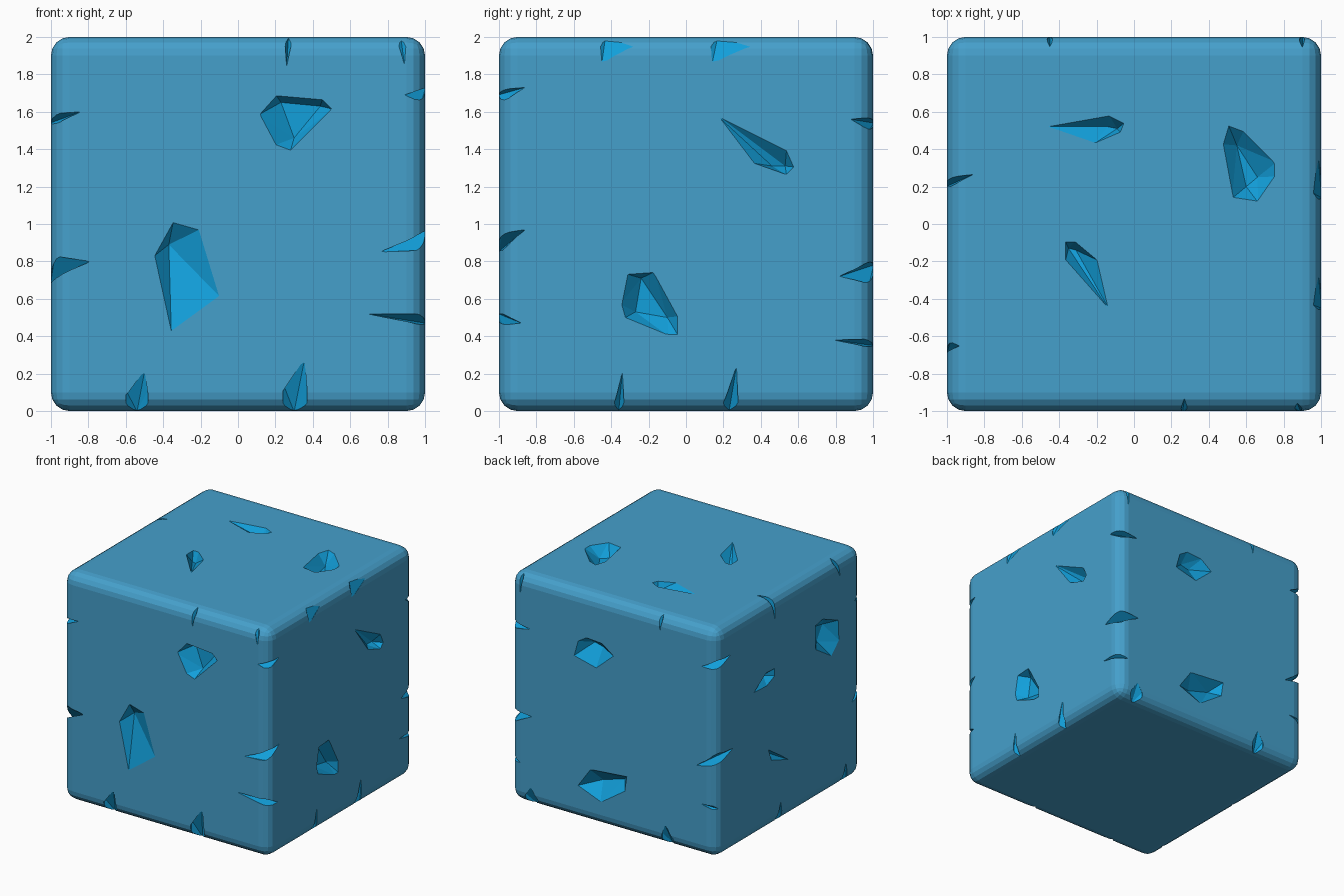
import bpy, bmesh
from mathutils import Vector

if "Cube" in bpy.data.objects:
    bpy.data.objects.remove(bpy.data.objects["Cube"])

# Two blues: worn body and brighter chipped faces
def mat(name, col):
    m = bpy.data.materials.new(name)
    m.diffuse_color = (*col, 1)
    m.use_nodes = True
    m.node_tree.nodes["Principled BSDF"].inputs["Base Color"].default_value = m.diffuse_color
    return m

MATS = [mat("body_blue", (0.06, 0.35, 0.60)), mat("chip_blue", (0.006, 0.35, 0.71))]

def mesh_object(name, bm):
    me = bpy.data.meshes.new(name)
    bm.to_mesh(me)
    bm.free()
    for m in MATS:
        me.materials.append(m)
    ob = bpy.data.objects.new(name, me)
    bpy.context.collection.objects.link(ob)
    return ob

cut = bmesh.new()

def hull(points):
    """Add one convex faceted cutter."""
    b = bmesh.new()
    for p in points:
        b.verts.new(p)
    r = bmesh.ops.convex_hull(b, input=b.verts[:])
    junk = {v for v in r["geom_interior"] + r["geom_unused"] if isinstance(v, bmesh.types.BMVert)}
    bmesh.ops.delete(b, geom=list(junk), context='VERTS')
    bmesh.ops.recalc_face_normals(b, faces=b.faces[:])
    for f in b.faces:
        f.material_index = 1
    tmp = bpy.data.meshes.new("tmp")
    b.to_mesh(tmp)
    b.free()
    cut.from_mesh(tmp)
    bpy.data.meshes.remove(tmp)

def face_chip(axis, side, outline, deep, depth):
    """Chip in a flat face: outline on the surface, deep points below it."""
    pts = [Vector(p) for p in outline]
    c = sum(pts, Vector((0, 0))) / len(pts)
    pts = [(c + (p - c) * 1.08, 1.01) for p in pts]
    pts += [(Vector(p), 1 - depth) for p in deep]
    out = []
    for p, h in pts:
        q = [p.x, p.y]
        q.insert(axis, side * h)
        if axis == 2:
            q[2] += 1
        out.append(q)
    hull(out)

def edge_chip(axis, s1, s2, a, b, lo, hi, full=False):
    """Wedge across an edge: a = (reach, place) on face 2, b on face 1."""
    o = [i for i in range(3) if i != axis]
    def P(u, v, t):
        q = [0, 0, 1]
        q[axis] = t
        q[o[0]] += s1 * u
        q[o[1]] += s2 * v
        return q
    pts = [P(1 - a[0], 1.003, a[1]), P(1.003, 1 - b[0], b[1])]
    for t in (lo, hi):
        pts += [P(.98, .98, t), P(1.06, 1.06, t)]
        if full:
            pts.append(P(.985, 1 - b[0] * .55, t))
    hull(pts)

# Chips in the front and back faces (x, z)
face_chip(1, -1, [(-.34, 1), (-.2, .96), (-.09, .6), (-.35, .41), (-.44, .82)],
          [(-.37, .89)], .1)
face_chip(1, -1, [(.12, 1.58), (.21, 1.68), (.44, 1.66), (.49, 1.61), (.28, 1.4), (.2, 1.43)],
          [(.44, 1.63), (.23, 1.65), (.3, 1.46)], .09)
face_chip(1, 1, [(.26, 1.61), (.11, 1.6), (0, 1.52), (.17, 1.37), (.38, 1.42), (.34, 1.56)],
          [(.17, 1.52), (.25, 1.54)], .1)
face_chip(1, 1, [(.22, .47), (-.12, .5), (-.1, .365), (.12, .215), (.34, .3)],
          [(.17, .36), (-.04, .42)], .1)
# Chips in the right and left faces (y, z)
face_chip(0, 1, [(.17, 1.58), (.53, 1.4), (.57, 1.31), (.53, 1.27), (.36, 1.33)],
          [(.53, 1.31), (.46, 1.31)], .08)
face_chip(0, 1, [(-.31, .72), (-.17, .73), (-.05, .51), (-.05, .41), (-.1, .41), (-.32, .5), (-.34, .57)],
          [(-.24, .71), (-.27, .53), (-.1, .5)], .08)
face_chip(0, -1, [(-.46, 1.55), (-.67, 1.46), (-.68, 1.28), (-.58, 1.19), (-.36, 1.33), (-.36, 1.53)],
          [(-.47, 1.46), (-.58, 1.44), (-.5, 1.32)], .09)
face_chip(0, -1, [(.2, 1.38), (.2, 1.31), (.32, 1.26), (.51, 1.27), (.33, 1.385)],
          [(.28, 1.33)], .06)
face_chip(0, -1, [(.29, .7), (.1, .573), (0, .5), (.246, .585)], [(.22, .63)], .06)
# Chips in the top face (x, y)
face_chip(2, 1, [(-.48, .52), (-.14, .58), (-.06, .54), (-.08, .49), (-.22, .43)],
          [(-.09, .51), (-.14, .52)], .07)
face_chip(2, 1, [(.51, .52), (.59, .49), (.75, .33), (.75, .26), (.66, .13), (.53, .15), (.48, .42)],
          [(.55, .42), (.66, .25), (.6, .2)], .09)
face_chip(2, 1, [(-.36, -.1), (-.31, -.1), (-.19, -.2), (-.13, -.46), (-.36, -.2)],
          [(-.35, -.13), (-.31, -.14)], .08)

# Nicks across the upright edges
for e in [(1, -1, (.11, 1.69), (.14, 1.73), 1.65, 1.72),
          (1, -1, (.24, .85), (.14, .97), .86, .95),
          (1, -1, (.31, .52), (.12, .47), .46, .52),
          (-1, -1, (.16, 1.6), (.1, 1.54), 1.53, 1.59),
          (-1, -1, (.21, .8), (.14, .67), .71, .83),
          (1, 1, (.2, 1.54), (.12, 1.56), 1.5, 1.57),
          (1, 1, (.21, .78), (.18, .72), .68, .8),
          (1, 1, (.1, .35), (.21, .38), .34, .385),
          (-1, 1, (.15, 1.66), (.19, 1.73), 1.65, 1.73),
          (-1, 1, (.2, .78), (.22, .9), .82, .92),
          (-1, 1, (.16, .46), (.05, .43), .42, .46)]:
    edge_chip(2, *e)

# Nicks across the front and back horizontal edges
for e in [(-1, 1, (.07, .27), (.16, .26), .25, .29),
          (-1, 1, (.05, .87), (.15, .89), .85, .9),
          (1, 1, (.06, -.45), (.14, -.45), -.47, -.43),
          (1, 1, (.06, .9), (.18, .9), .88, .915),
          (-1, -1, (.08, -.54), (.21, -.5), -.6, -.48, True),
          (-1, -1, (.08, .3), (.27, .355), .24, .37, True),
          (1, -1, (.08, -.52), (.18, -.5), -.57, -.46, True),
          (1, -1, (.08, .8), (.16, .8), .74, .86, True)]:
    edge_chip(0, *e)

# Nicks across the left and right horizontal edges
for e in [(1, 1, (.05, -.43), (.14, -.45), -.46, -.22),
          (1, 1, (.05, .17), (.14, .14), .13, .42),
          (-1, 1, (.14, .265), (.2, .2), .2, .25),
          (-1, 1, (.07, -.65), (.17, -.7), -.67, -.62),
          (1, -1, (.07, -.36), (.21, -.34), -.39, -.33),
          (1, -1, (.07, .23), (.24, .27), .19, .28),
          (-1, -1, (.07, -.76), (.18, -.78), -.81, -.72),
          (-1, -1, (.07, .14), (.18, .12), .09, .18)]:
    edge_chip(1, *e)

cutter = mesh_object("chip_cutter", cut)
cutter.hide_render = True

# Rounded block with the chips cut away
bm = bmesh.new()
bmesh.ops.create_cube(bm, size=2)
bmesh.ops.translate(bm, verts=bm.verts, vec=(0, 0, 1))
bmesh.ops.bevel(bm, geom=bm.edges[:], offset=.1, segments=4, profile=.5, affect='EDGES')
block = mesh_object("chipped_block", bm)
mod = block.modifiers.new("chips", 'BOOLEAN')
mod.operation = 'DIFFERENCE'
mod.solver = 'EXACT'
mod.object = cutter
bpy.context.view_layer.objects.active = block
bpy.ops.object.modifier_apply(modifier=mod.name)
bpy.data.objects.remove(cutter)
